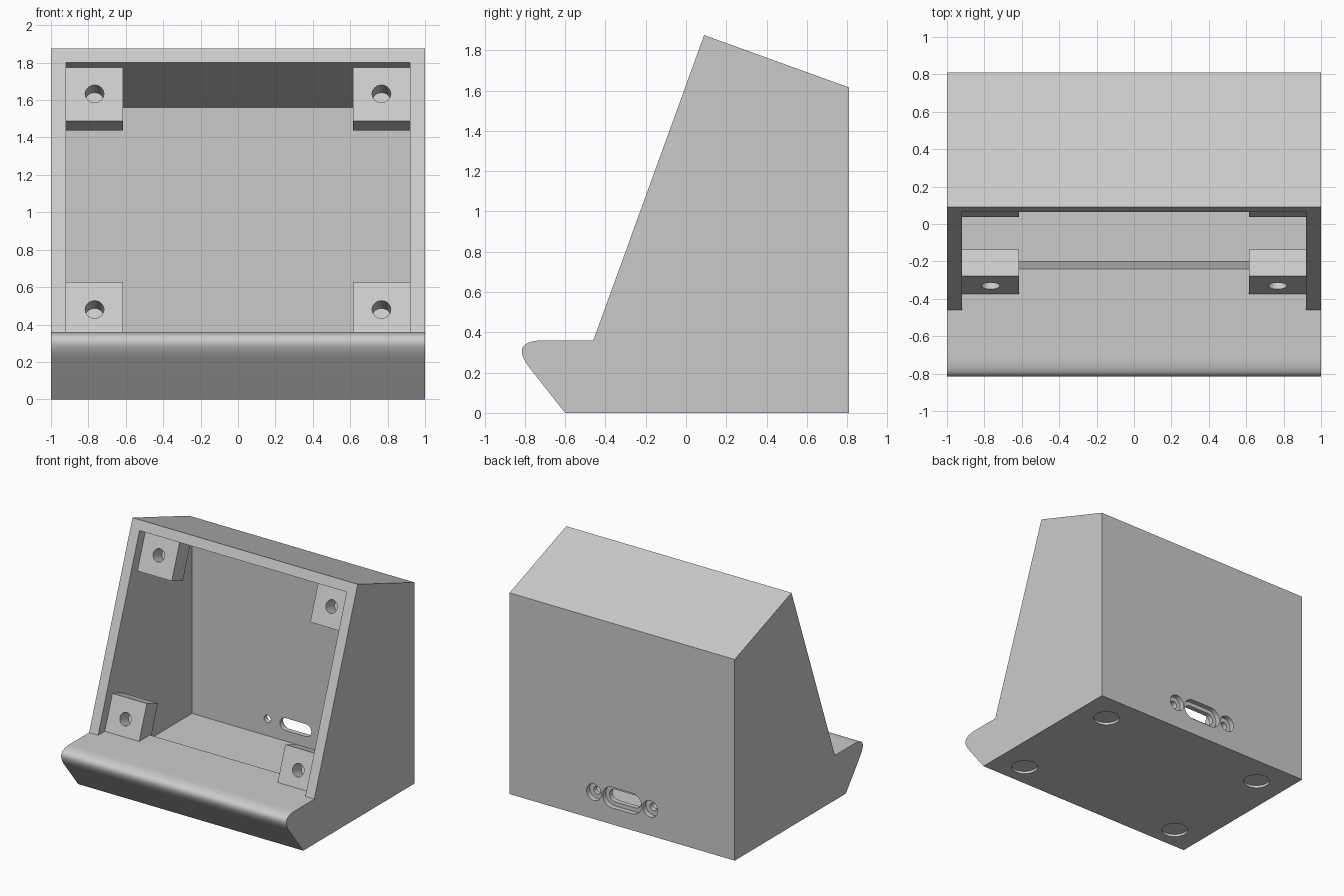
import bpy, bmesh, math
from mathutils import Vector

if "Cube" in bpy.data.objects:
    bpy.data.objects.remove(bpy.data.objects["Cube"])

grey = bpy.data.materials.new("light_grey")
grey.use_nodes = True
grey.diffuse_color = (0.6, 0.6, 0.6, 1)
grey.node_tree.nodes["Principled BSDF"].inputs["Base Color"].default_value = (0.6, 0.6, 0.6, 1)

X, Y, Z = Vector((1, 0, 0)), Vector((0, 1, 0)), Vector((0, 0, 1))
# Directions of the leaning front: up along it, and inward from it
UP = Vector((0, 0.55, 1.515)).normalized()
INWARD = UP.cross(X) * -1
if INWARD.y < 0:
    INWARD = -INWARD


def prism(name, points, start, end, u=Y, v=Z, w=X, origin=(0, 0, 0)):
    """Extrude a 2D outline (in u, v) along w."""
    bm = bmesh.new()
    o = Vector(origin)
    rings = [[bm.verts.new(o + u * a + v * b + w * t) for a, b in points] for t in (start, end)]
    n = len(points)
    bm.faces.new(rings[0])
    bm.faces.new(rings[1])
    for i in range(n):
        j = (i + 1) % n
        bm.faces.new((rings[0][i], rings[0][j], rings[1][j], rings[1][i]))
    bmesh.ops.recalc_face_normals(bm, faces=bm.faces)
    mesh = bpy.data.meshes.new(name)
    bm.to_mesh(mesh)
    bm.free()
    mesh.materials.append(grey)
    obj = bpy.data.objects.new(name, mesh)
    bpy.context.collection.objects.link(obj)
    return obj


def stadium(half, r, steps=16):
    """Rounded slot outline; a circle when half is zero."""
    pts = []
    for side in (1, -1):
        for i in range(steps + (1 if half else 0)):
            a = math.pi * i / steps - math.pi / 2
            pts.append((side * (half + r * math.cos(a)), side * r * math.sin(a)))
    return pts


def activate(obj):
    bpy.ops.object.select_all(action="DESELECT")
    obj.select_set(True)
    bpy.context.view_layer.objects.active = obj


def cut(obj, cutter):
    cutter.hide_render = True
    mod = obj.modifiers.new("cut", "BOOLEAN")
    mod.operation, mod.solver, mod.object = "DIFFERENCE", "EXACT", cutter
    activate(obj)
    bpy.ops.object.modifier_apply(modifier=mod.name)
    bpy.data.objects.remove(cutter)


def smooth(obj):
    activate(obj)
    bpy.ops.object.shade_smooth_by_angle(angle=math.radians(30))


# Housing side outline with a rounded nose on the front ledge
nose_a, nose_c, nose_b = Vector((-0.775, 0.222)), Vector((-0.883, 0.36)), Vector((-0.70, 0.36))
nose = []
for i in range(17):
    t = i / 16
    nose.append(tuple(nose_a * (1 - t) ** 2 + nose_c * 2 * t * (1 - t) + nose_b * t * t))
outline = [(-0.60, 0), (0.81, 0), (0.81, 1.615), (0.09, 1.875), (-0.46, 0.36)] + nose[::-1]
housing = prism("housing", outline, -1, 1)

# Hollow interior, open at the leaning front
cavity = [(-0.20, 0.08), (0.73, 0.08), (0.73, 1.56), (-0.123, 1.87),
          (-0.60, 0.50), (-0.4615, 0.359), (-0.24, 0.359)]
cut(housing, prism("cavity_cutter", cavity, -0.92, 0.92))

# Cable slot and screw holes through the back, each with a wider shallow recess
SOCKET_Z = 0.215
for x, half, r, rim in ((0, 0.09, 0.05, 0.033), (-0.25, 0, 0.03, 0.036), (0.25, 0, 0.03, 0.036)):
    for radius, start in ((r + rim, 0.77), (r, 0.65)):
        cut(housing, prism("socket_cutter", stadium(half, radius), start, 0.9,
                           u=X, v=Z, w=Y, origin=(x, 0, SOCKET_Z)))

# Round foot pockets in the underside
for x in (-0.75, 0.75):
    for y in (-0.41, 0.565):
        cut(housing, prism("foot_cutter", stadium(0, 0.1), -0.1, 0.02,
                           u=X, v=Y, w=Z, origin=(x, y, 0)))
smooth(housing)

# Four corner screw blocks, square to the leaning front, with blind holes
SIZE, DEPTH = 0.31, 0.15
for row, corner in (("upper", (0, 0.038, 1.488)), ("lower", (0, -0.384, 0.335))):
    base = Vector(corner)
    for side, s in (("left", 1), ("right", -1)):
        block = prism(f"{row}_{side}_screw_block", [(0, 0), (DEPTH, 0), (DEPTH, SIZE), (0, SIZE)],
                      s * 0.615, s * 0.925, u=INWARD, v=UP, origin=base)
        centre = base + UP * (SIZE / 2) + X * (s * 0.767)
        cut(block, prism("screw_cutter", stadium(0, 0.05), -0.1, 0.12,
                         u=X, v=UP, w=INWARD, origin=centre))
        smooth(block)
